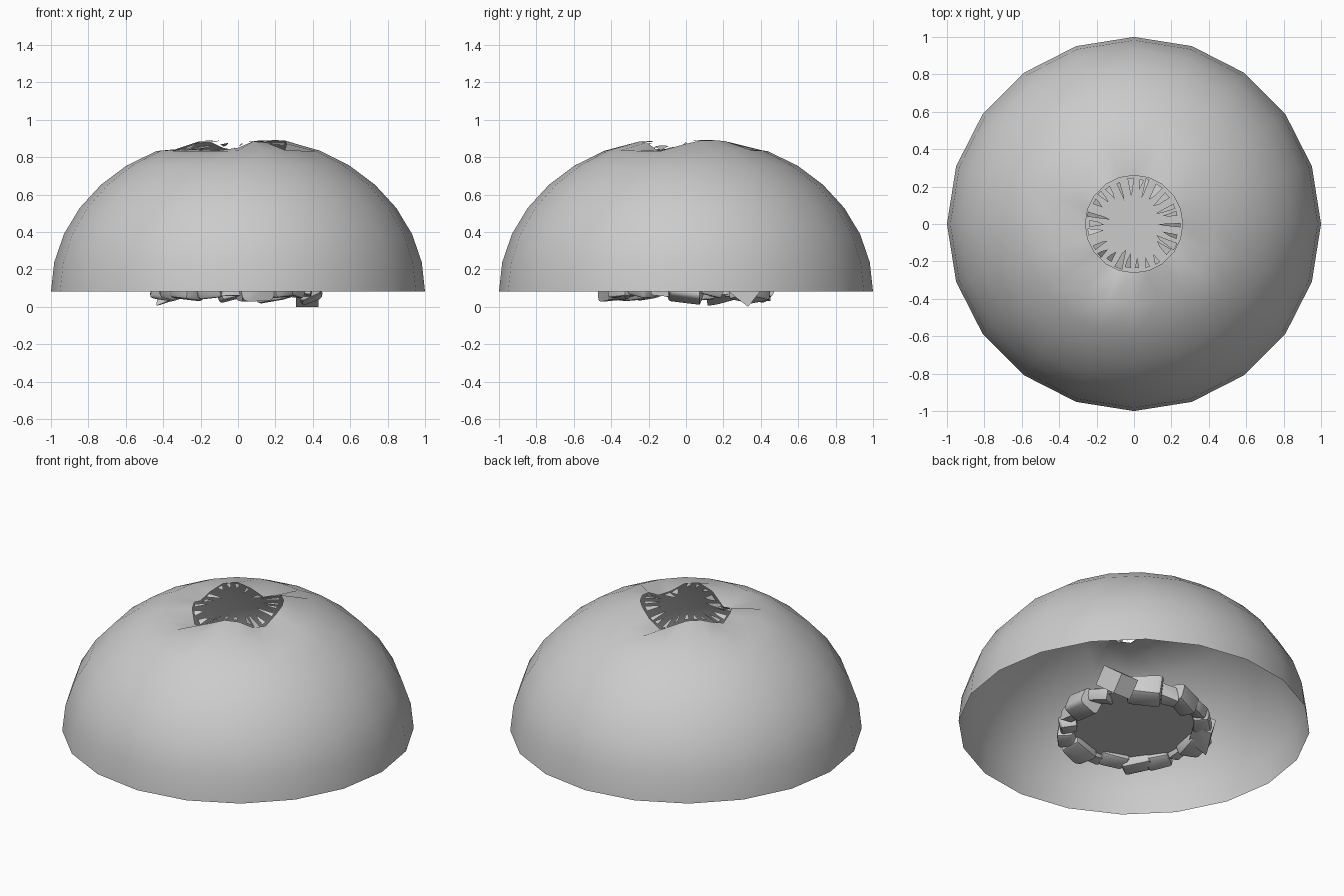
import bpy, bmesh, math, random
from mathutils import Vector, Matrix, Euler

if "Cube" in bpy.data.objects:
    bpy.data.objects.remove(bpy.data.objects["Cube"])

random.seed(7)
BASE, HEIGHT, SIDES, ROWS = 0.083, 0.837, 20, 7
HOLE = 0.26
# dips of the smoke hole rim: angle, depth, angular width
DIPS = [(90, 0.08, 22), (180, 0.07, 24), (243, 0.12, 26), (335, 0.07, 22)]


def rim_drop(a):
    total = 0
    for ang, depth, width in DIPS:
        d = (math.degrees(a) - ang + 180) % 360 - 180
        total += depth * math.exp(-(d / width) ** 2)
    return total


def add_object(name, bm, angle=None):
    me = bpy.data.meshes.new(name)
    bm.to_mesh(me)
    bm.free()
    ob = bpy.data.objects.new(name, me)
    bpy.context.collection.objects.link(ob)
    if angle:
        bpy.ops.object.select_all(action='DESELECT')
        ob.select_set(True)
        bpy.context.view_layer.objects.active = ob
        bpy.ops.object.shade_smooth_by_angle(angle=math.radians(angle))
    return ob


# dome shell, open at the base and at the wavy smoke hole
bm = bmesh.new()
top = math.acos(HOLE)
rings = []
for i in range(ROWS + 1):
    t = top * i / ROWS
    r = math.cos(t)
    fade = max(0, 1 - (r - HOLE) / 0.2) ** 1.5
    ring = []
    for k in range(SIDES):
        a = math.tau * k / SIDES
        z = BASE + HEIGHT * math.sin(t) - fade * rim_drop(a)
        ring.append(bm.verts.new((r * math.cos(a), r * math.sin(a), z)))
    rings.append(ring)
for lo, hi in zip(rings, rings[1:]):
    for k in range(SIDES):
        n = (k + 1) % SIDES
        bm.faces.new((lo[k], lo[n], hi[n], hi[k]))
add_object("dome_shell", bm, 60)

# torn flat shreds hanging around the smoke hole
bm = bmesh.new()
for k in range(26):
    a = math.tau * (k + random.uniform(-0.3, 0.3)) / 26
    w = random.uniform(0.04, 0.09)
    r0, r1 = random.uniform(0.235, 0.255), random.uniform(0.12, 0.2)
    vs = []
    for r, da in ((r0, -w), (r0, w), (r1, w * 0.5), (r1 + 0.03, -w * 0.6)):
        z = BASE + HEIGHT * math.sin(top) - rim_drop(a + da) * r / HOLE
        vs.append(bm.verts.new((r * math.cos(a + da), r * math.sin(a + da), z)))
    bm.faces.new(vs)
add_object("smoke_hole_shreds", bm)

# ash floor inside the stone ring
bm = bmesh.new()
bmesh.ops.create_circle(bm, cap_ends=True, radius=0.4, segments=20,
                        matrix=Matrix.Translation((0, 0, 0.085)))
add_object("ash_floor", bm)


# rounded, lumpy hearth stone made from a hull of a jittered box
def stone(name, loc, size, rot):
    bm = bmesh.new()
    bmesh.ops.create_cube(bm, size=1)
    for v in bm.verts:
        v.co = Vector([c * random.uniform(0.7, 1.0) * s for c, s in zip(v.co, size)])
    bmesh.ops.convex_hull(bm, input=bm.verts[:])
    bmesh.ops.dissolve_limit(bm, angle_limit=math.radians(12),
                             verts=bm.verts[:], edges=bm.edges[:])
    bmesh.ops.bevel(bm, geom=bm.edges[:], offset=min(size) * 0.16, segments=2,
                    affect='EDGES', profile=0.5, clamp_overlap=True)
    ob = add_object(name, bm, 40)
    ob.location = loc
    ob.rotation_euler = rot


COUNT = 19
for k in range(COUNT):
    a = math.tau * k / COUNT
    if abs(math.degrees(a) - 40) < 12:
        continue
    big = random.uniform(0.75, 1.15) if k % 3 else 1.25
    if k % 4 == 2:
        big = 0.75
    size = (0.12 * big, 0.175 * big, 0.11 * big)
    r = random.uniform(0.37, 0.39)
    stone("hearth_stone_%02d" % k,
          (r * math.cos(a), r * 1.04 * math.sin(a), 0.095),
          size, Euler((random.uniform(-0.25, 0.25), random.uniform(-0.3, 0.3),
                       a + random.uniform(-0.2, 0.2))))

# plain square block leaning in the ring at the back right
bm = bmesh.new()
bmesh.ops.create_cube(bm, size=1)
bmesh.ops.scale(bm, vec=(0.12, 0.2, 0.12), verts=bm.verts)
ob = add_object("hearth_block", bm)
ob.rotation_euler = (math.radians(-38), 0, 0)
ob.location = (0.37, 0.29, 0.109)
